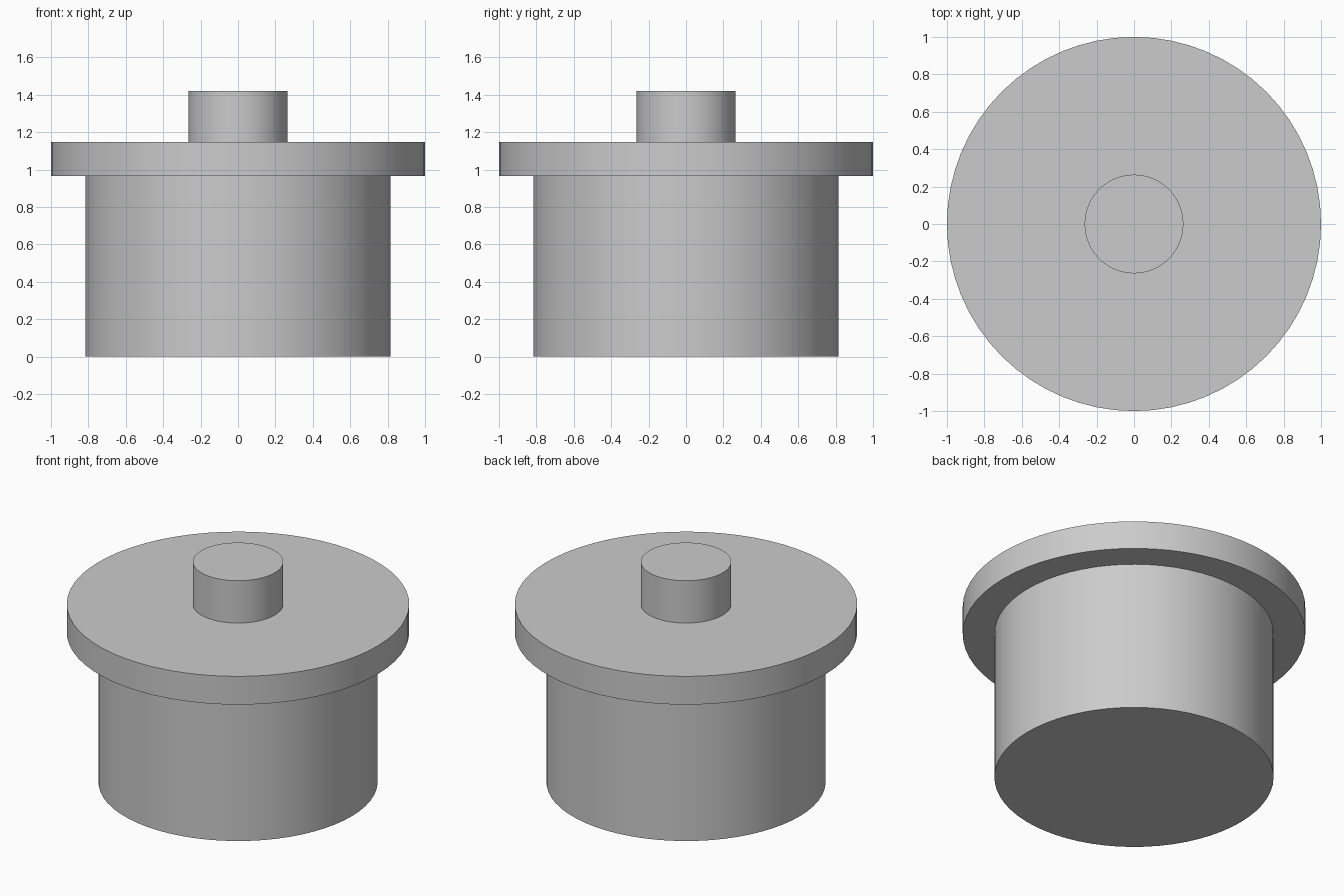
import bpy
import math

SIDES = 64

if "Cube" in bpy.data.objects:
    bpy.data.objects.remove(bpy.data.objects["Cube"], do_unlink=True)

# Single plain grey
grey = bpy.data.materials.new("plain_grey")
grey.use_nodes = True
colour = (0.6, 0.6, 0.6, 1)
grey.diffuse_color = colour
grey.node_tree.nodes["Principled BSDF"].inputs["Base Color"].default_value = colour


def disc(name, radius, bottom, top):
    """Upright solid cylinder between two heights."""
    bpy.ops.mesh.primitive_cylinder_add(
        vertices=SIDES, radius=radius, depth=top - bottom,
        location=(0, 0, (bottom + top) / 2))
    part = bpy.context.object
    part.name = name
    part.data.materials.append(grey)
    bpy.ops.object.shade_smooth_by_angle(angle=math.radians(30))
    return part


# Pot body, overhanging lid and knob, stacked on one axis
disc("body", 0.815, 0, 0.965)
disc("lid", 1, 0.965, 1.147)
disc("knob", 0.264, 1.147, 1.42)
